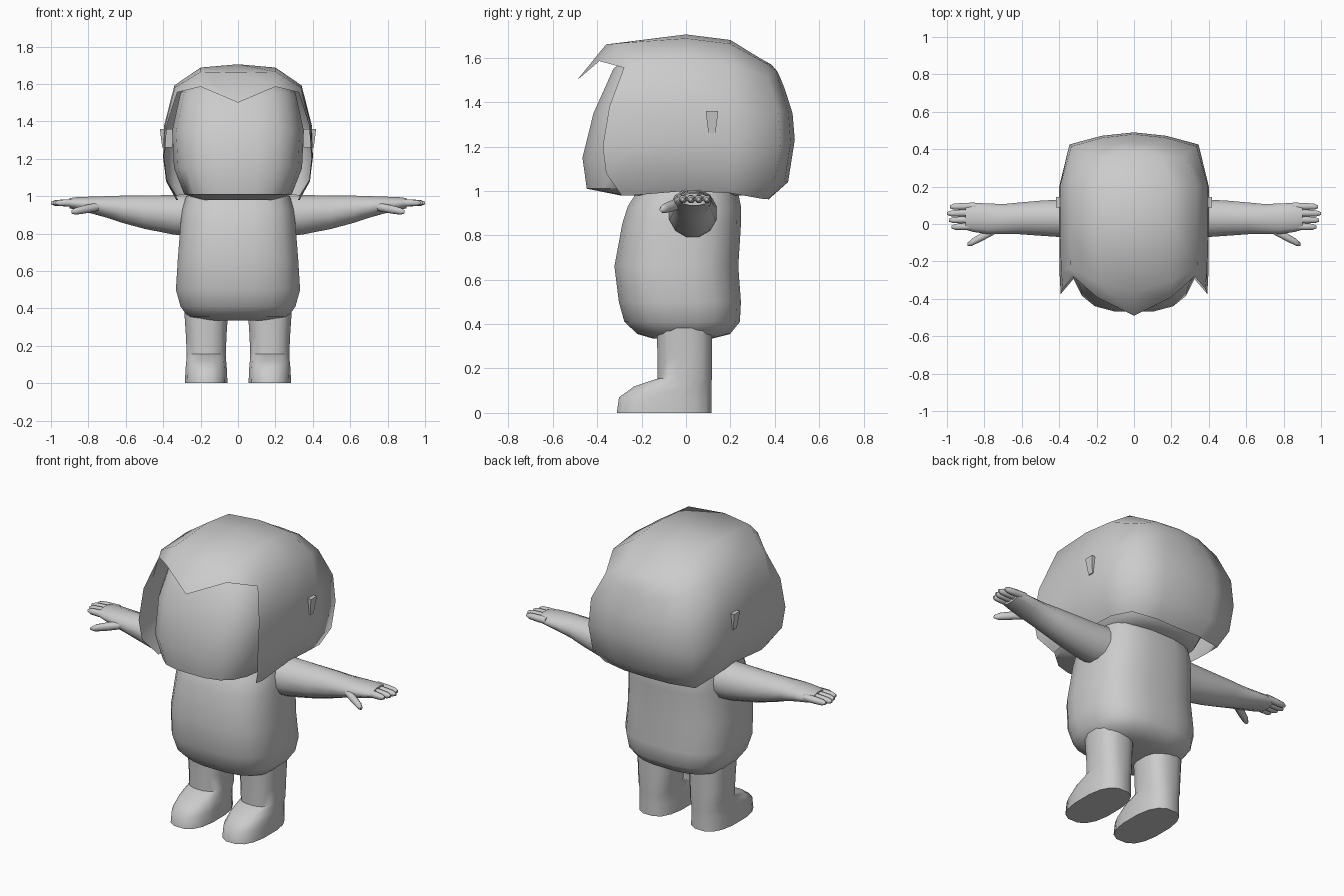
import bpy, bmesh
from math import cos, sin, pi, copysign
from mathutils import Vector

cube = bpy.data.objects.get("Cube")
if cube:
    bpy.data.objects.remove(cube, do_unlink=True)

grey = bpy.data.materials.new("plain_grey")
grey.use_nodes = True
colour = (0.6, 0.6, 0.6, 1)
grey.diffuse_color = colour
grey.node_tree.nodes["Principled BSDF"].inputs["Base Color"].default_value = colour


def loft(name, rows, closed=True, caps=True, mirror=False, angle=1.0):
    """Skin rows of points; closed rows make tubes, open rows make sheets."""
    bm = bmesh.new()
    grid = [[bm.verts.new(p) for p in row] for row in rows]
    n = len(grid[0])
    for low, high in zip(grid, grid[1:]):
        for i in range(n if closed else n - 1):
            j = (i + 1) % n
            bm.faces.new((low[i], low[j], high[j], high[i]))
    if closed and caps:
        bm.faces.new(grid[0][::-1])
        bm.faces.new(grid[-1])
    bmesh.ops.remove_doubles(bm, verts=bm.verts, dist=0.0005)
    bmesh.ops.recalc_face_normals(bm, faces=bm.faces)
    mesh = bpy.data.meshes.new(name)
    bm.to_mesh(mesh)
    bm.free()
    mesh.materials.append(grey)
    mesh.shade_smooth()
    mesh.set_sharp_from_angle(angle=angle)
    obj = bpy.data.objects.new(name, mesh)
    bpy.context.collection.objects.link(obj)
    if mirror:
        mod = obj.modifiers.new("mirror", 'MIRROR')
        mod.use_axis[0] = True
        mod.use_mirror_merge = False
    return obj


def oval(n, power):
    """Unit rounded-square outline."""
    for k in range(n):
        a = 2 * pi * (k + 0.5) / n
        yield tuple(copysign(abs(t) ** (2 / power), t) for t in (cos(a), sin(a)))


def level(z, w, front, back, x=0, n=16, power=3):
    """Horizontal ring between a front and a back y."""
    mid, half = (front + back) / 2, (back - front) / 2
    return [(x + w * c, mid + half * s, z) for c, s in oval(n, power)]


def upright(x, y, z, ry, rz, n=12):
    """Ring across the arm direction."""
    return [(x, y + ry * c, z + rz * s) for c, s in oval(n, 2)]


# Head and face
loft("head", [level(*r, n=20, power=3.2) for r in (
    (.98, .2, -.3, .28), (1.01, .29, -.45, .33), (1.15, .345, -.47, .41),
    (1.35, .355, -.42, .42), (1.55, .31, -.33, .33), (1.64, .2, -.22, .2))])

# Torso
loft("torso", [level(*r, n=20, power=2.8) for r in (
    (.335, .18, -.15, .12), (.355, .27, -.22, .2), (.41, .31, -.28, .245),
    (.5, .335, -.305, .25), (.66, .325, -.325, .238), (.85, .31, -.29, .25),
    (.93, .3, -.265, .25), (1.0, .28, -.22, .235))])

# Legs with feet
loft("legs", [level(*r, x=.17, n=16, power=2.6) for r in (
    (0, .115, -.315, .118), (.07, .113, -.305, .118), (.12, .108, -.235, .118),
    (.155, .106, -.13, .118), (.25, .11, -.13, .118), (.4, .12, -.135, .12))],
    mirror=True)

# Arms and palms
loft("arms", [upright(*r) for r in (
    (.24, .03, .9, .115, .115), (.34, .03, .9, .107, .11),
    (.5, .031, .914, .097, .092), (.62, .03, .93, .087, .075),
    (.7, .026, .942, .083, .06), (.78, .028, .952, .085, .047),
    (.86, .035, .96, .08, .036), (.9, .037, .962, .07, .028))], mirror=True)


def digit(name, start, end, size):
    """Tapered finger between two points."""
    a, b = Vector(start), Vector(end)
    rows = []
    for t, s in ((0, 1), (.5, 1), (.85, .85), (1, .4)):
        p = a.lerp(b, t)
        rows.append(upright(p.x, p.y, p.z, size * s, size * s, 8))
    loft(name, rows, mirror=True)


# Fingers and thumbs
for i, tip in enumerate((.975, .99, 1, .985)):
    y = -.012 + i * .036
    digit("fingers_" + str(i + 1), (.85, y, .965), (tip, y - .004, .963), .02)
digit("thumbs", (.74, -.03, .945), (.89, -.11, .915), .024)

# Ears
loft("ears", [[(x, .117 + s * half, z) for x, s in
               ((.35, -1), (out, -1), (out, 1), (.35, 1))]
              for z, half, out in ((1.26, .016, .405), (1.36, .028, .418))],
     mirror=True, angle=.5)

# Hair shell: half sections from the side hem up to the centre line
fringe = [(.32, -.29, .98), (.38, -.36, 1.08), (.392, -.375, 1.2),
          (.38, -.345, 1.38), (.325, -.28, 1.555), (.2, -.39, 1.585), (0, -.49, 1.5)]
brow = [(.33, -.24, .98), (.385, -.26, 1.08), (.398, -.26, 1.2),
        (.39, -.25, 1.38), (.338, -.24, 1.58), (.2, -.31, 1.665), (0, -.36, 1.66)]
nape = [(.3, .34, .965), (.335, .4, 1.05), (.345, .425, 1.2),
        (.335, .415, 1.36), (.27, .37, 1.51), (.15, .36, 1.575), (0, .33, 1.6)]
spine = [(0, .37, .96), (0, .46, 1.04), (0, .49, 1.23),
         (0, .48, 1.35), (0, .445, 1.46), (0, .425, 1.51), (0, .41, 1.54)]


def arch(y, width, hem, top):
    shape = ((.82, 0), (.96, .13), (1, .31), (.99, .53), (.85, .84), (.5, .975), (0, 1))
    return [(width * u, y, hem + v * (top - hem)) for u, v in shape]


between = [Vector(a).lerp(Vector(b), .5) + Vector((0, .014, 0))
           for a, b in zip(nape, spine)]
halves = [fringe, brow, arch(0, .4, 1, 1.705), arch(.2, .4, .99, 1.68),
          nape, between, spine]
rows = [list(h) + [(-p[0], p[1], p[2]) for p in h[-2::-1]] for h in halves]
loft("hair", rows, closed=False, angle=1.2)
